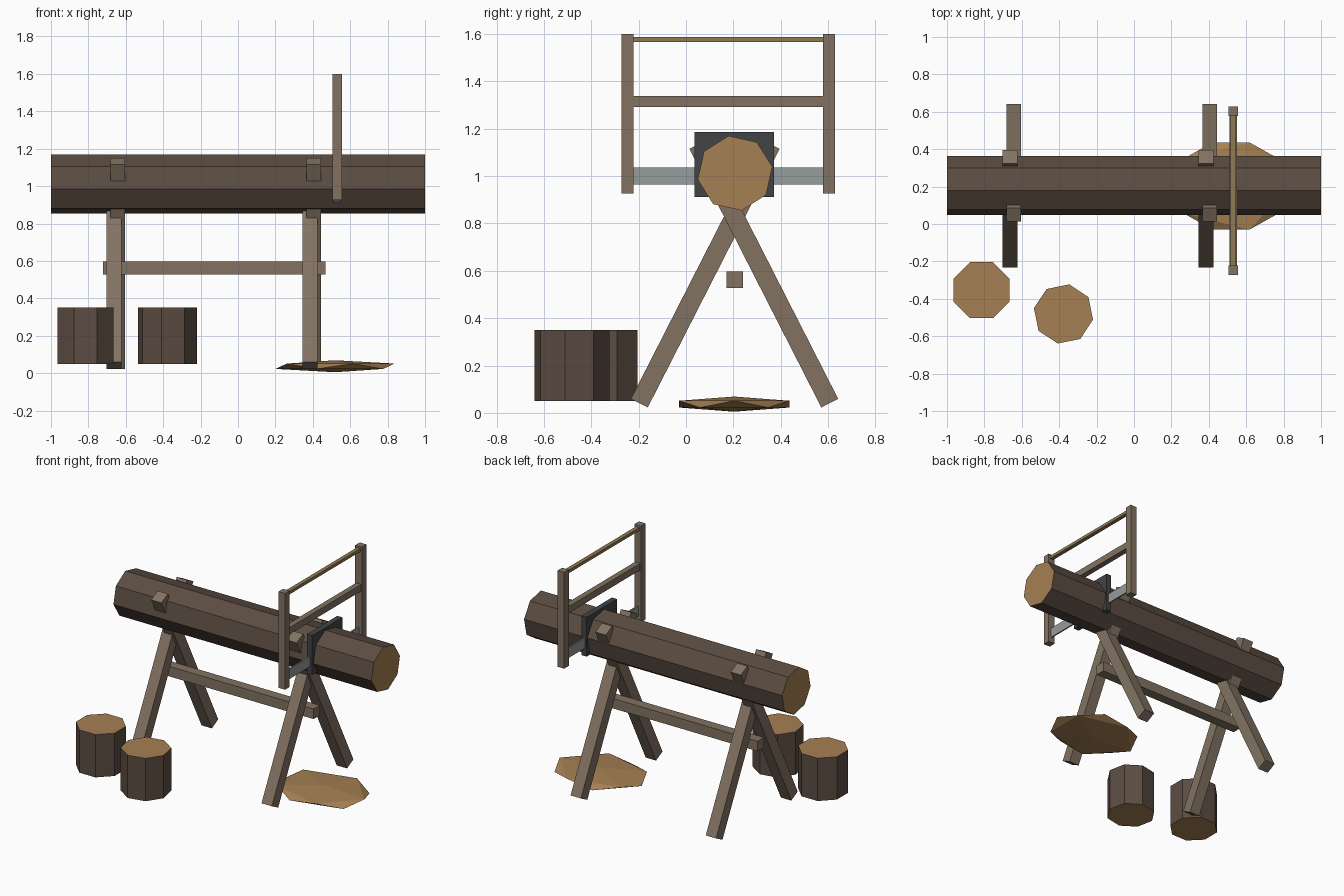
import bpy
import bmesh
from math import radians, atan2
from mathutils import Matrix, Vector

if "Cube" in bpy.data.objects:
    bpy.data.objects.remove(bpy.data.objects["Cube"], do_unlink=True)


def linear(c):
    return c / 12.92 if c <= 0.04045 else ((c + 0.055) / 1.055) ** 2.4


def material(name, *srgb):
    mat = bpy.data.materials.new(name)
    mat.use_nodes = True
    colour = [linear(c) for c in srgb] + [1.0]
    mat.diffuse_color = colour
    node = next(n for n in mat.node_tree.nodes if n.type == "BSDF_PRINCIPLED")
    node.inputs["Base Color"].default_value = colour
    return mat


BARK = material("bark", 0.36, 0.30, 0.26)
CUT = material("cut wood", 0.65, 0.50, 0.325)
TIMBER = material("timber", 0.51, 0.45, 0.385)
ROPE = material("rope", 0.56, 0.48, 0.33)
STEEL = material("blade steel", 0.59, 0.61, 0.61)
IRON = material("dark kerf", 0.26, 0.265, 0.275)


def finish(bm, name, *mats):
    mesh = bpy.data.meshes.new(name)
    bm.to_mesh(mesh)
    bm.free()
    for mat in mats:
        mesh.materials.append(mat)
    obj = bpy.data.objects.new(name, mesh)
    bpy.context.scene.collection.objects.link(obj)
    return obj


def box(name, centre, size, mat, tilt=0.0):
    """Box with its size along x, y, z, tilted about the x axis."""
    bm = bmesh.new()
    matrix = (Matrix.Translation(centre) @ Matrix.Rotation(tilt, 4, "X")
              @ Matrix.Diagonal((*size, 1)))
    bmesh.ops.create_cube(bm, size=1, matrix=matrix)
    return finish(bm, name, mat)


def trunk(name, centre, radius, length, spin, lying=False):
    """Eight-sided piece of trunk with bare cut ends."""
    bm = bmesh.new()
    bmesh.ops.create_cone(bm, cap_ends=True, segments=8, radius1=radius,
                          radius2=radius, depth=length,
                          matrix=Matrix.Rotation(spin, 4, "Z"))
    for face in bm.faces:
        face.material_index = int(len(face.verts) == 8)
    # cycle the axes so that the trunk's length runs along x
    turn = Matrix(((0, 0, 1, 0), (1, 0, 0, 0), (0, 1, 0, 0), (0, 0, 0, 1)))
    bm.transform(Matrix.Translation(centre) @ (turn if lying else Matrix()))
    return finish(bm, name, BARK, CUT)


MID_Y = 0.205

# log on the trestle and two stumps beside it
trunk("log", (0, 0.207, 1.012), 0.16, 2.0, radians(9.8), lying=True)
trunk("left_stump", (-0.377, -0.481, 0.20), 0.161, 0.30, radians(-11))
trunk("right_stump", (-0.815, -0.354, 0.20), 0.162, 0.30, radians(22.5))

# crossed legs: each pair leans both ways, set slightly apart along x
for end, x in (("right", -0.653), ("left", 0.395)):
    for side, lean, shift in (("front", 1, -0.01), ("back", -1, 0.01)):
        foot = Vector((x + shift, MID_Y - lean * 0.402, 0.041))
        tip = Vector((x + shift, MID_Y + lean * 0.155, 1.133))
        run = tip - foot
        box(f"{end}_{side}_leg", (foot + tip) / 2, (0.08, 0.08, run.length),
            TIMBER, -atan2(run.y, run.z))

# rail joining the leg pairs
box("stretcher", (-0.128, MID_Y, 0.5625), (1.19, 0.07, 0.07), TIMBER)

# frame saw
SAW_X, SAW_Y, SPAN = 0.53, 0.178, 0.80
for side, sign in (("front", -1), ("back", 1)):
    box(f"saw_{side}_post", (SAW_X, SAW_Y + sign * 0.425, 1.263),
        (0.051, 0.051, 0.674), TIMBER)
box("saw_crossbar", (SAW_X, SAW_Y, 1.314), (0.04, SPAN, 0.047), TIMBER)
box("saw_tension_rope", (SAW_X, SAW_Y, 1.576), (0.028, SPAN, 0.021), ROPE)
box("saw_blade", (SAW_X, SAW_Y, 1.0), (0.01, SPAN, 0.07), STEEL)

# dark cut mark around the log
box("saw_kerf", (SAW_X, 0.203, 1.048), (0.04, 0.336, 0.275), IRON)

# flattened heap under the cut
heap = bmesh.new()
bmesh.ops.create_icosphere(
    heap, subdivisions=1, radius=1,
    matrix=Matrix.Translation((0.519, 0.203, 0.037))
    @ Matrix.Diagonal((0.356, 0.274, 0.032, 1)))
finish(heap, "sawdust_heap", CUT)
